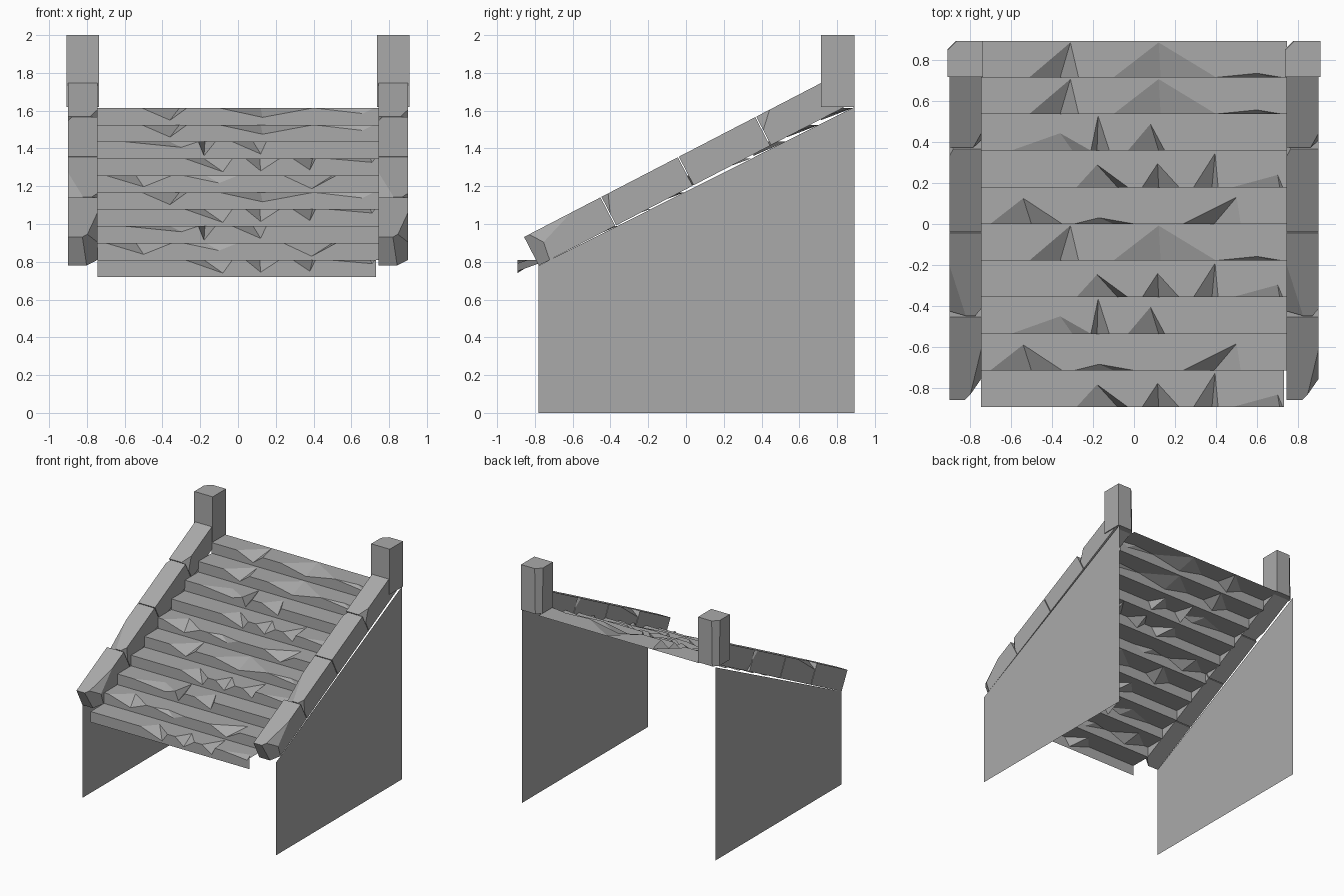
import bpy
import bmesh
import math
from mathutils import Matrix, Vector

default_cube = bpy.data.objects.get("Cube")
if default_cube:
    bpy.data.objects.remove(default_cube, do_unlink=True)

# Single stone colour
stone = bpy.data.materials.new("grey stone")
stone.use_nodes = True
stone_colour = (0.4, 0.4, 0.4, 1)
stone.diffuse_color = stone_colour
stone.node_tree.nodes["Principled BSDF"].inputs["Base Color"].default_value = stone_colour


def finish(name, bm):
    """Turn a bmesh into a flat shaded stone object."""
    mesh = bpy.data.meshes.new(name)
    bm.to_mesh(mesh)
    bm.free()
    mesh.materials.append(stone)
    part = bpy.data.objects.new(name, mesh)
    bpy.context.collection.objects.link(part)
    return part


def chipped_block(name, size, chips, placement):
    """Box with corners sliced off; a chip is (corner signs, length cut along each edge)."""
    bm = bmesh.new()
    bmesh.ops.create_cube(bm, size=1, matrix=Matrix.Diagonal((*size, 1)))
    for signs, cuts in chips:
        corner = Vector([s * length / 2 for s, length in zip(signs, size)])
        normal = Vector([s / cut for s, cut in zip(signs, cuts)])
        point = corner - Vector((signs[0] * cuts[0], 0, 0))
        geom = bm.verts[:] + bm.edges[:] + bm.faces[:]
        bmesh.ops.bisect_plane(bm, geom=geom, plane_co=point,
                               plane_no=normal.normalized(), clear_outer=True)
        bmesh.ops.holes_fill(bm, edges=[e for e in bm.edges if e.is_boundary])
    bmesh.ops.recalc_face_normals(bm, faces=bm.faces[:])
    bm.transform(placement)
    return finish(name, bm)


# Broken edge patterns: left x, tread x, tread depth, right x, riser x, riser drop
edge_patterns = {
    "a": [(-.28, -.18, .11, -.03, -.08, .07), (.04, .115, .115, .22, .12, .065),
          (.29, .395, .165, .41, .38, .06), (.48, .7, .06, .725, .71, .02)],
    "b": [(-.7, -.54, .125, -.35, -.5, .06), (-.29, -.17, .03, 0, -.1, .04),
          (.24, .5, .13, .52, .39, .07)],
    "c": [(-.6, -.36, .085, -.21, -.3, .03), (-.21, -.175, .17, -.12, -.18, .075),
          (-.03, .08, .13, .15, .12, .065)],
    "d": [(-.51, -.31, .17, -.27, -.36, .065), (-.1, .12, .17, .4, .13, .05),
          (.4, .6, .02, .72, .66, .03)],
}

step_depth = 0.1785
step_rise = 0.0894
stair_front = -0.892
first_tread = 0.81


def stair_step(index, pattern):
    """Open sheet: tread and riser meeting at a chipped edge."""
    left, right = -0.745, (0.73 if index == 0 else 0.745)
    front = stair_front + index * step_depth
    top = first_tread + index * step_rise
    bm = bmesh.new()

    def vert(x, inward=0, drop=0):
        return bm.verts.new((x, front + inward, top - drop))

    tread_edge = [vert(left)]
    riser_edge = [tread_edge[0]]
    for start, tread_x, inward, end, riser_x, drop in edge_patterns[pattern]:
        a, b = vert(start), vert(end)
        on_tread, on_riser = vert(tread_x, inward), vert(riser_x, 0, drop)
        tread_edge += [a, on_tread, b]
        riser_edge += [a, on_riser, b]
        bm.faces.new((a, on_riser, on_tread))
        bm.faces.new((on_riser, b, on_tread))
    corner = vert(right)
    tread_edge.append(corner)
    riser_edge.append(corner)
    bm.faces.new(tread_edge + [vert(right, step_depth), vert(left, step_depth)])
    bm.faces.new([vert(left, 0, step_rise), vert(right, 0, step_rise)] + riser_edge[::-1])
    bmesh.ops.remove_doubles(bm, verts=bm.verts[:], dist=0.0001)
    finish(f"step_{index + 1}", bm)


for index, pattern in enumerate("abcadbacdd"):
    stair_step(index, pattern)

# Sloping rails, each made of four chipped blocks
slope = math.radians(27.4)
along = Vector((0, math.cos(slope), math.sin(slope)))
outward = Vector((0, -math.sin(slope), math.cos(slope)))
rail_start = Vector((0, -0.86, 0.93))
rail_height = 0.17
rail_width = 0.156
block_length = 0.4615
joint = 0.006
# Block axes: x across, y up the slope, z away from the slope
block_chips = [
    [((1, -1, 1), (.08, .09, .6)), ((1, -1, 1), (.06, .28, .1))],
    [((-1, -1, 1), (.08, .28, .05)), ((1, -1, 1), (.03, .04, .1))],
    [((-1, 1, 1), (.02, .04, .08))],
    [((1, -1, 1), (.04, .08, .08)), ((-1, -1, -1), (.02, .1, .06))],
]

for side, sign in (("left", 1), ("right", -1)):
    rail_x = sign * 0.822
    for number, chips in enumerate(block_chips):
        centre = (rail_start + along * block_length * (number + 0.5)
                  - outward * rail_height / 2)
        centre.x = rail_x
        placement = Matrix.Translation(centre) @ Matrix.Rotation(slope, 4, "X")
        size = (rail_width, block_length - joint, rail_height)
        chipped_block(f"{side}_rail_block_{number + 1}", size, chips, placement)

    # Square post at the head of the rail, one rear corner cut
    chipped_block(f"{side}_post", (0.172, 0.176, 0.38),
                  [((-1, 1, 1), (.045, .045, 3))],
                  Matrix.Translation((rail_x, 0.804, 1.81)))

    # Thin outer wall below the rail
    wall = bmesh.new()
    outline = [(-0.78, 0), (0.892, 0), (0.892, 1.62), (-0.78, 0.78)]
    if sign < 0:
        outline.reverse()
    wall.faces.new([wall.verts.new((sign * 0.9, y, z)) for y, z in outline])
    finish(f"{side}_wall", wall)
